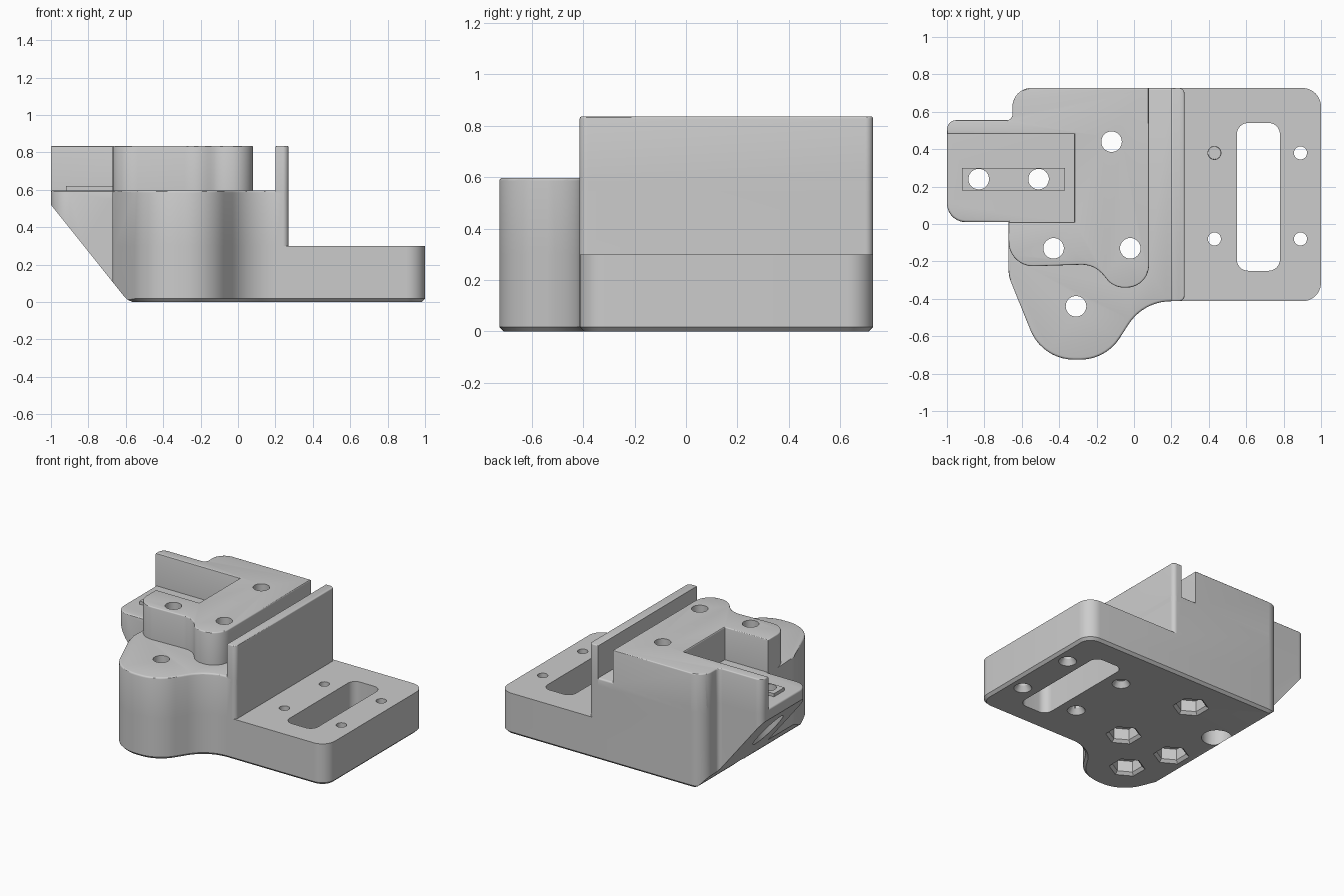
import bpy, bmesh, math
from mathutils import Vector, Matrix

cube = bpy.data.objects.get("Cube")
if cube:
    bpy.data.objects.remove(cube, do_unlink=True)

grey = bpy.data.materials.new("plain grey")
grey.use_nodes = True
COLOUR = (0.604, 0.604, 0.604, 1)
grey.diffuse_color = COLOUR
grey.node_tree.nodes["Principled BSDF"].inputs["Base Color"].default_value = COLOUR

PLATE, FLOOR, TOP = 0.3, 0.597, 0.835
BACK, FRONT, LOBE = 0.727, -0.413, -0.725
SINK = FLOOR - 0.05


def rounded(corners, steps=10):
    """Outline from (x, y, radius) corners, each replaced by a tangent arc."""
    out = []
    for i, (x, y, r) in enumerate(corners):
        p = Vector((x, y))
        if r == 0:
            out.append(p)
            continue
        a = (Vector(corners[i - 1][:2]) - p).normalized()
        b = (Vector(corners[(i + 1) % len(corners)][:2]) - p).normalized()
        half = a.angle(b) / 2
        reach = r / math.tan(half)
        centre = p + (a + b).normalized() * r / math.sin(half)
        s, e = p + a * reach - centre, p + b * reach - centre
        a0 = math.atan2(s.y, s.x)
        turn = math.atan2(s.x * e.y - s.y * e.x, s.dot(e))
        for k in range(steps + 1):
            t = a0 + turn * k / steps
            out.append(centre + Vector((math.cos(t), math.sin(t))) * r)
    return out


def finish(name, bm):
    bmesh.ops.recalc_face_normals(bm, faces=bm.faces)
    mesh = bpy.data.meshes.new(name)
    bm.to_mesh(mesh)
    bm.free()
    mesh.materials.append(grey)
    ob = bpy.data.objects.new(name, mesh)
    bpy.context.collection.objects.link(ob)
    return ob


def prism(name, outline, z0, z1, chamfer=0, soft=0):
    """Upright prism with an optional chamfered foot and rounded top rim."""
    bm = bmesh.new()
    face = bm.faces.new([bm.verts.new((p[0], p[1], z0)) for p in outline])
    moved = bmesh.ops.extrude_face_region(bm, geom=[face], use_keep_orig=True)["geom"]
    for v in moved:
        if isinstance(v, bmesh.types.BMVert):
            v.co.z = z1
    for z, size, segments in ((z0, chamfer, 1), (z1, soft, 3)):
        if size:
            rim = [e for e in bm.edges if all(abs(v.co.z - z) < 1e-4 for v in e.verts)]
            bmesh.ops.bevel(bm, geom=rim, offset=size, segments=segments,
                            profile=0.5, affect='EDGES')
    return finish(name, bm)


def post(x, y, r, z0, z1, sides=32, r_low=None):
    bm = bmesh.new()
    bmesh.ops.create_cone(bm, cap_ends=True, segments=sides, radius1=r_low or r, radius2=r,
                          depth=z1 - z0,
                          matrix=Matrix.Translation((x, y, (z0 + z1) / 2)))
    return finish("cutter", bm)


def combine(target, tool, operation):
    mod = target.modifiers.new(operation.lower(), 'BOOLEAN')
    mod.operation, mod.object, mod.solver = operation, tool, 'EXACT'
    tool.hide_render = True
    bpy.context.view_layer.objects.active = target
    bpy.ops.object.modifier_apply(modifier=mod.name)
    bpy.data.objects.remove(tool, do_unlink=True)


# Side arm and front lobe outline shared by the base and the tower above it
REAR = [(-0.65, BACK, 0.1), (-0.65, 0.555, 0.03), (-1, 0.555, 0.05)]
FORE = [(-1, 0.01, 0.1), (-0.67, 0.01, 0), (-0.67, -0.28, 0.15), (-0.49, LOBE, 0.25),
        (-0.15, LOBE, 0.25), (0.05, FRONT, 0.27)]

# Base with the plate, and the tower standing on it
body = prism("mounting_body",
             rounded([(1, BACK, 0.1)] + REAR + FORE + [(1, FRONT, 0.1)]),
             0, PLATE, chamfer=0.018)
tower = prism("tower",
              rounded([(0.27, BACK, 0.03)] + REAR + FORE + [(0.27, FRONT, 0.03)]),
              PLATE, FLOOR, soft=0.012)
combine(body, tower, 'UNION')

# Upper block with the open side pocket
upper = prism("upper_block", rounded(
    [(0.08, BACK, 0)] + REAR + [
        (-1, 0.48, 0), (-0.32, 0.48, 0), (-0.32, 0.01, 0), (-0.67, 0.01, 0),
        (-0.67, -0.23, 0.13), (-0.21, -0.215, 0.15), (-0.11, -0.34, 0.12),
        (0.08, -0.34, 0.12)]), SINK, TOP, soft=0.008)
combine(body, upper, 'UNION')

# Thin upright wall
wall = prism("upright_wall", rounded([(0.27, BACK, 0.03), (0.2, BACK, 0), (0.2, FRONT, 0),
                                      (0.27, FRONT, 0.03)]), SINK, TOP, soft=0.008)
combine(body, wall, 'UNION')

# Raised rail on the pocket floor
rail = prism("rail", [(-0.92, 0.18), (-0.37, 0.18), (-0.37, 0.3), (-0.92, 0.3)], SINK, 0.62)
combine(body, rail, 'UNION')

# Sloped underside below the arm
slope = prism("cutter", [(-1.2, 0.77), (-1, 0.52), (-0.61, 0.032), (-0.59, 0.012),
                         (-0.56, -0.001), (-0.56, -0.2), (-1.2, -0.2)], -1, 1)
slope.data.transform(Matrix.Rotation(math.pi / 2, 4, 'X'))
combine(body, slope, 'DIFFERENCE')

# Main bolt holes with chamfered hexagonal nut recesses
for x, y in ((-0.12, 0.44), (-0.43, -0.13), (-0.02, -0.13), (-0.31, -0.44)):
    combine(body, post(x, y, 0.055, -0.1, 1), 'DIFFERENCE')
    combine(body, post(x, y, 0.1, -0.1, 0.1, sides=6), 'DIFFERENCE')
    combine(body, post(x, y, 0.098, -0.01, 0.022, sides=6, r_low=0.13), 'DIFFERENCE')

# Rail holes with deep round counterbores from below
for x in (-0.83, -0.51):
    combine(body, post(x, 0.24, 0.055, -0.1, 1), 'DIFFERENCE')
    combine(body, post(x, 0.24, 0.1, -0.1, 0.48), 'DIFFERENCE')

# Plate: long window and four countersunk screw holes
window = prism("cutter", rounded([(0.55, -0.25, 0.06), (0.78, -0.25, 0.06),
                                  (0.78, 0.54, 0.06), (0.55, 0.54, 0.06)]), -0.1, 0.5)
combine(body, window, 'DIFFERENCE')
for x in (0.43, 0.89):
    for y in (-0.08, 0.38):
        combine(body, post(x, y, 0.035, -0.1, 0.5), 'DIFFERENCE')
        combine(body, post(x, y, 0.034, -0.01, 0.04, r_low=0.066), 'DIFFERENCE')

# Smooth curved sides, keep the edges sharp
bpy.ops.object.select_all(action='DESELECT')
body.select_set(True)
bpy.context.view_layer.objects.active = body
bpy.ops.object.shade_smooth_by_angle(angle=math.radians(30))
